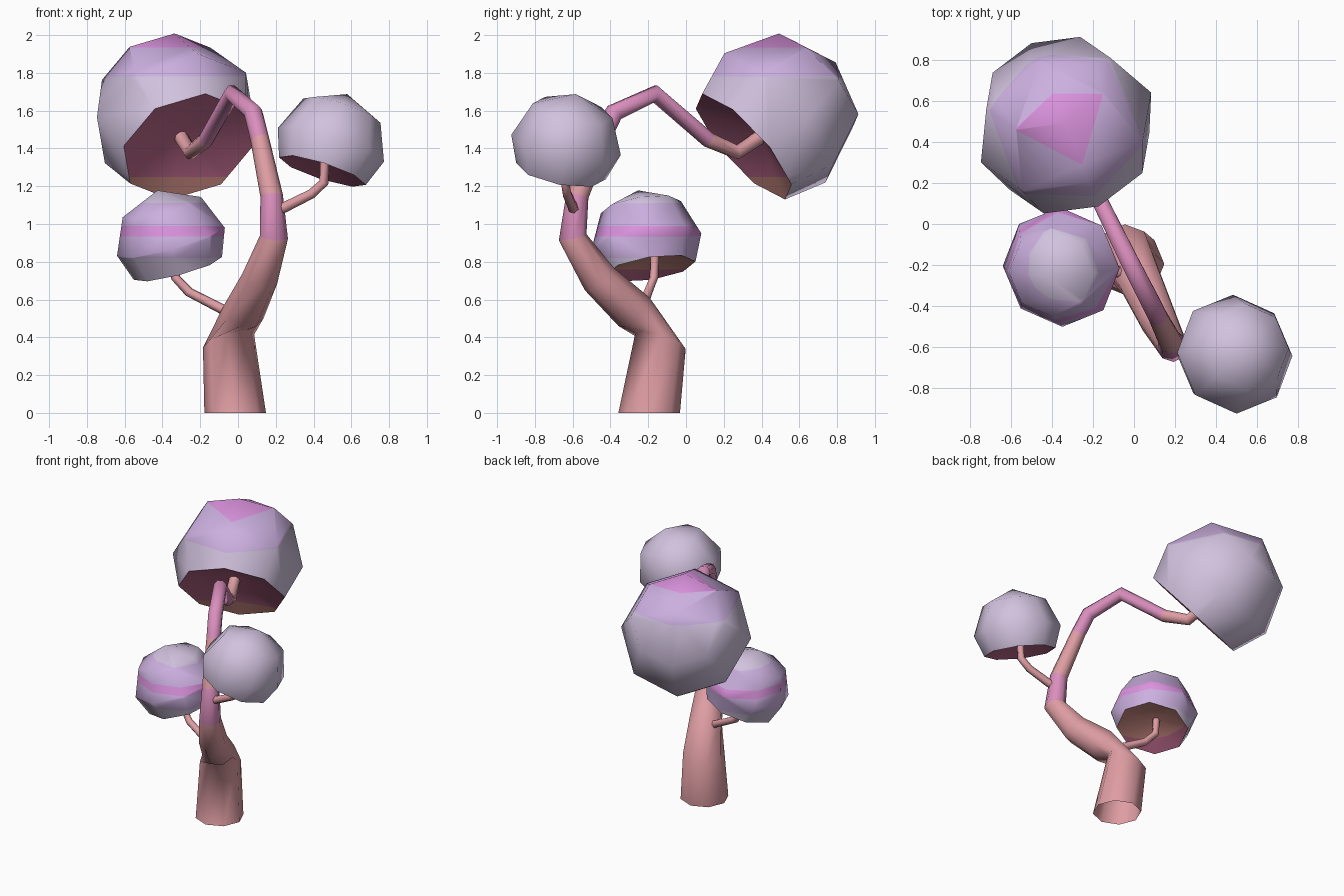
import bpy, bmesh, math
from mathutils import Vector, Quaternion

if "Cube" in bpy.data.objects:
    bpy.data.objects.remove(bpy.data.objects["Cube"])


def material(name, r, g, b):
    m = bpy.data.materials.new(name)
    lin = [((c / 255 + 0.055) / 1.055) ** 2.4 for c in (r, g, b)]
    m.diffuse_color = (*lin, 1)
    m.use_nodes = True
    m.node_tree.nodes["Principled BSDF"].inputs["Base Color"].default_value = m.diffuse_color
    return m


SALMON = material("salmon bark", 222, 157, 163)
PINK = material("pink bark", 218, 142, 188)
GREY = material("pale lavender", 209, 194, 222)
VIOLET = material("violet", 204, 176, 224)
MAGENTA = material("magenta", 218, 146, 221)
WINE = material("wine underside", 190, 106, 140)
CLAY = material("clay underside", 204, 138, 130)
UP = Vector((0, 0, 1))


def finish(bm, name, mats):
    bmesh.ops.recalc_face_normals(bm, faces=bm.faces)
    me = bpy.data.meshes.new(name)
    bm.to_mesh(me)
    bm.free()
    for m in mats:
        me.materials.append(m)
    ob = bpy.data.objects.new(name, me)
    bpy.context.collection.objects.link(ob)
    return ob


def tube(name, pts, sides, pink=(), tilt=None):
    """Tapered bent tube through (x, y, z, radius) points, end capped; tilt overrides ring normals."""
    bm = bmesh.new()
    tilt = tilt or {}
    pos = [Vector(p[:3]) for p in pts]
    q, last, rings = Quaternion(), UP, []
    for i, p in enumerate(pos):
        a = (p - pos[i - 1]).normalized() if i else Vector()
        b = (pos[i + 1] - p).normalized() if i + 1 < len(pos) else Vector()
        t = Vector(tilt.get(i, a + b)).normalized()
        q = last.rotation_difference(t) @ q
        last = t
        ring = []
        for k in range(sides):
            w = math.tau * k / sides
            ring.append(bm.verts.new(p + q @ Vector((math.cos(w), math.sin(w), 0)) * pts[i][3]))
        rings.append(ring)
    for i in range(len(rings) - 1):
        for k in range(sides):
            n = (k + 1) % sides
            f = bm.faces.new((rings[i][k], rings[i][n], rings[i + 1][n], rings[i + 1][k]))
            f.smooth = True
            f.material_index = 1 if i in pink else 0
    bm.faces.new(rings[-1])
    return finish(bm, name, (SALMON, PINK))


def crown(name, base, axis, size, height, bands, under, under_cut=None, turn=0.0):
    """Cut-off ball of leaves with a dished underside; bands = (lower z limit, material), top down."""
    profile = [(0.36, 0), (0.44, 0.23), (0.32, 0.53)]
    q = UP.rotation_difference(Vector(axis).normalized())
    base = Vector(base)

    def place(r, w, t):
        return base + q @ Vector((r * math.cos(w) * size, r * math.sin(w) * size, t * height))

    bm = bmesh.new()
    tag = bm.faces.layers.int.new("underside")
    rings = [[bm.verts.new(place(r, math.tau * (k + turn) / 8, t)) for k in range(8)]
             for r, t in profile]
    pole = bm.verts.new(place(0, 0, 0.675))
    dish = bm.verts.new(place(0, 0, 0.11))
    for k in range(8):
        n = (k + 1) % 8
        for lo, hi in zip(rings, rings[1:]):
            bm.faces.new((lo[k], lo[n], hi[n], hi[k]))
        bm.faces.new((rings[-1][k], rings[-1][n], pole))
        bm.faces.new((rings[0][n], rings[0][k], dish))[tag] = 1
        bm.edges.get((rings[0][k], rings[0][n])).smooth = False
    # cut the colour bands at fixed heights
    for top, cuts in ((0, [z for z, m in bands if z > 0]), (1, [under_cut] if under_cut else [])):
        for z in cuts:
            part = [f for f in bm.faces if f[tag] == top]
            geom = list({v for f in part for v in f.verts}) + list({e for f in part for e in f.edges})
            bmesh.ops.bisect_plane(bm, geom=geom + part, plane_co=(0, 0, z), plane_no=UP, dist=1e-5)
    for f in bm.faces:
        f.smooth = True
        z = f.calc_center_median().z
        if f[tag]:
            low = under_cut is not None and z < under_cut
            f.material_index = len(bands) + (1 if low else 0)
        else:
            f.material_index = next(i for i, (lim, m) in enumerate(bands) if z > lim)
    return finish(bm, name, [m for z, m in bands] + list(under))


# Trunk arching over to the big crown
tube("trunk", [
    (-0.015, -0.195, 0, 0.163), (-0.05, -0.135, 0.38, 0.14), (0.03, -0.275, 0.535, 0.112),
    (0.115, -0.46, 0.71, 0.097), (0.19, -0.60, 0.93, 0.075), (0.178, -0.575, 1.15, 0.06),
    (0.115, -0.45, 1.45, 0.05), (0.08, -0.38, 1.59, 0.05), (-0.03, -0.165, 1.69, 0.047),
    (-0.17, 0.12, 1.445, 0.042), (-0.25, 0.27, 1.38, 0.04), (-0.305, 0.40, 1.465, 0.038)],
    8, pink=(4, 6, 7, 8), tilt={0: UP, 1: (-0.25, 0.3, 0.92)})

# Side branches
tube("left_branch", [
    (0.02, -0.29, 0.50, 0.03), (-0.07, -0.235, 0.542, 0.028), (-0.26, -0.20, 0.64, 0.026),
    (-0.33, -0.17, 0.715, 0.025), (-0.335, -0.165, 0.84, 0.025)], 6)
tube("right_branch", [
    (0.18, -0.58, 1.06, 0.03), (0.25, -0.60, 1.09, 0.028), (0.39, -0.63, 1.16, 0.026),
    (0.455, -0.64, 1.22, 0.025), (0.46, -0.645, 1.35, 0.025)], 6)

# Leaf crowns
crown("big_crown", (-0.265, 0.305, 1.41), (-0.28, 0.70, 0.64), 1.02, 1.02,
      [(1.935, MAGENTA), (1.78, VIOLET), (-1, GREY)], (WINE, CLAY), 1.25, turn=0.5)
crown("left_crown", (-0.318, -0.188, 0.765), (-0.25, -0.15, 0.95), 0.67, 0.64,
      [(1.11, GREY), (0.99, VIOLET), (0.935, MAGENTA), (0.82, VIOLET), (-1, GREY)],
      (CLAY, WINE), 0.76)
crown("right_crown", (0.447, -0.662, 1.28), (0.3, 0.18, 0.93), 0.67, 0.645,
      [(-1, GREY)], (WINE,))
